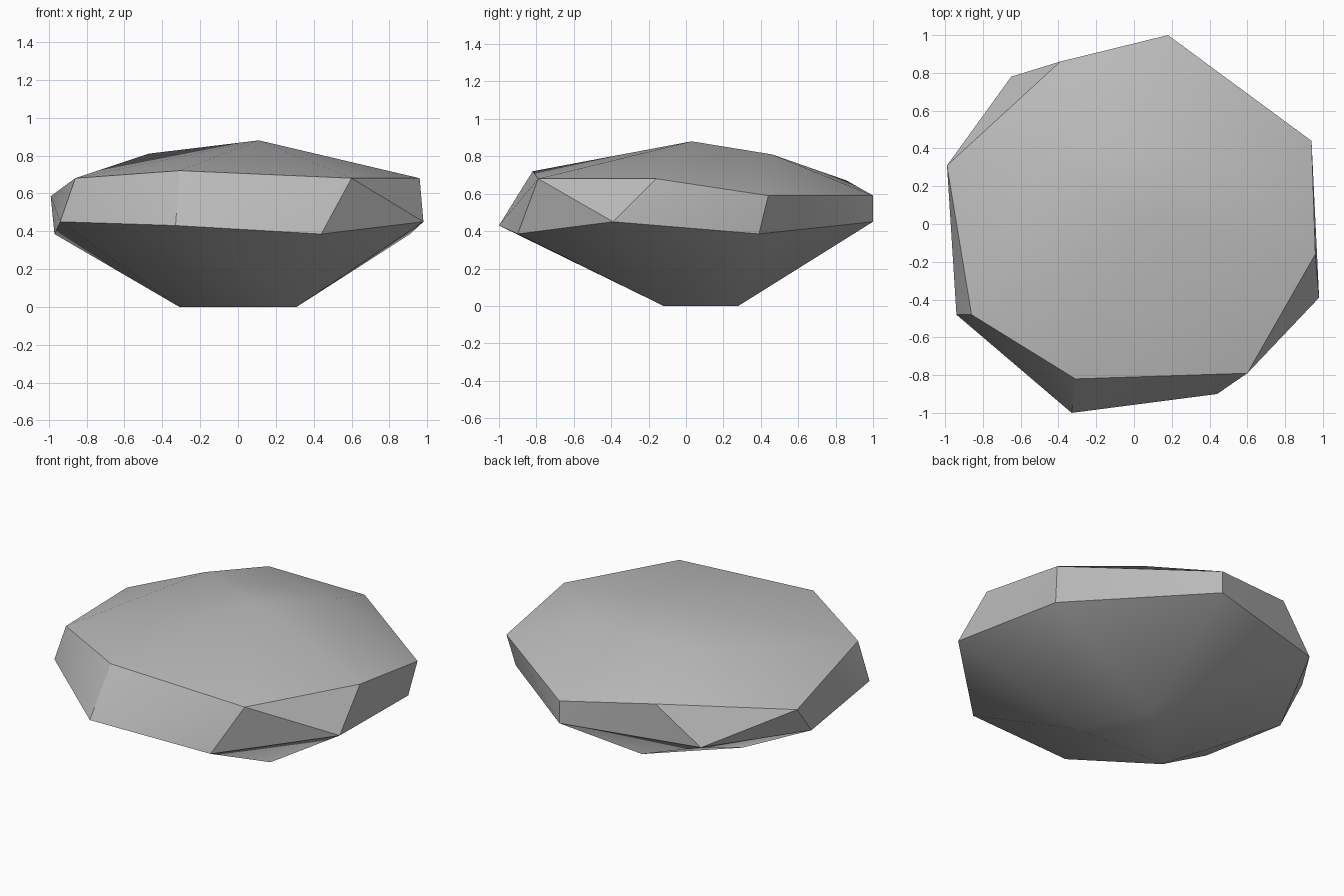
import bpy
import bmesh
import math

# Remove the default object only
default_cube = bpy.data.objects.get("Cube")
if default_cube:
    bpy.data.objects.remove(default_cube, do_unlink=True)


def make_material(name, colour):
    material = bpy.data.materials.new(name)
    material.use_nodes = True
    material.diffuse_color = colour
    shader = material.node_tree.nodes["Principled BSDF"]
    shader.inputs["Base Color"].default_value = colour
    shader.inputs["Roughness"].default_value = 0.8
    return material


def make_faceted_stone(name, rings, material):
    """Wrap a stack of corner rings in a tight convex skin."""
    bm = bmesh.new()
    for ring in rings:
        for corner in ring:
            bm.verts.new(corner)
    bmesh.ops.convex_hull(bm, input=bm.verts[:])

    # Merge the nearly flat side triangles into clean facets
    bmesh.ops.dissolve_limit(bm, angle_limit=math.radians(1),
                             verts=bm.verts[:], edges=bm.edges[:])
    bmesh.ops.recalc_face_normals(bm, faces=bm.faces[:])

    mesh = bpy.data.meshes.new(name)
    bm.to_mesh(mesh)
    bm.free()
    mesh.materials.append(material)
    stone = bpy.data.objects.new(name, mesh)
    bpy.context.collection.objects.link(stone)
    return stone


# Small triangular foot the stone rests on
foot = [(-.31, -.12, 0), (.31, -.12, 0), (.11, .28, 0)]

# Widest belt, lower edge of the side facets
lower_rim = [
    (.44, -.9, .385), (.98, -.39, .45), (.91, .39, .385), (.18, 1, .45),
    (-.65, .78, .435), (-.97, .14, .385), (-.94, -.48, .45), (-.33, -1, .43),
]

# Upper edge of the side facets
upper_rim = [
    (.6, -.79, .68), (.96, -.16, .68), (.94, .44, .59), (.18, 1, .59),
    (-.39, .86, .67), (-.99, .31, .585), (-.86, -.48, .68), (-.31, -.82, .72),
]

# Low crown of the top
crown = [(.11, .03, .88), (.33, .46, .81), (-.47, .34, .81)]

stone_grey = make_material("stone grey", (.5, .5, .5, 1))
stone = make_faceted_stone("boulder", [foot, lower_rim, upper_rim, crown], stone_grey)

# Soft top and underside, crisp rim edges
for item in bpy.context.selected_objects:
    item.select_set(False)
stone.select_set(True)
bpy.context.view_layer.objects.active = stone
bpy.ops.object.shade_smooth_by_angle(angle=math.radians(30))
